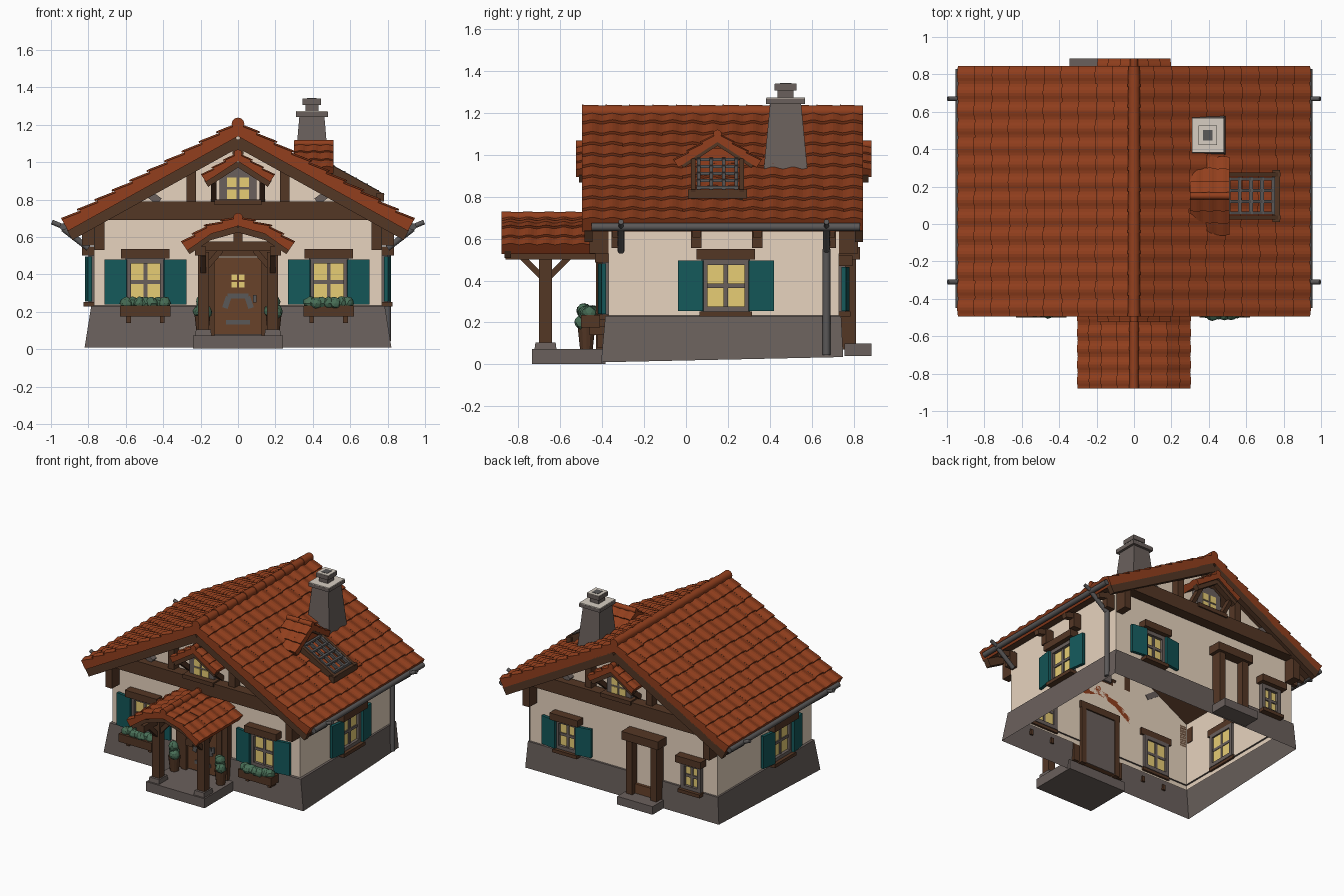
import bpy, bmesh, math, random
from mathutils import Matrix, Vector

if "Cube" in bpy.data.objects:
    bpy.data.objects.remove(bpy.data.objects["Cube"])

random.seed(4)
T, I = Matrix.Translation, Matrix.Identity(4)
Rz = lambda deg: Matrix.Rotation(math.radians(deg), 4, 'Z')

COLOURS = {  # sRGB values, converted to linear below
    'roof_tile': (146, 63, 29), 'timber': (84, 55, 37), 'plaster': (233, 213, 192),
    'stone': (106, 96, 92), 'teal_paint': (20, 88, 90), 'leaf': (72, 110, 86),
    'lit_glass': (248, 220, 126), 'door_wood': (104, 66, 42), 'iron': (90, 88, 88),
    'pale_stone': (215, 206, 194)}
MATS = {}
for n, c in COLOURS.items():
    MATS[n] = bpy.data.materials.new(n)
    MATS[n].diffuse_color = [((v / 255 + 0.055) / 1.055) ** 2.4 for v in c] + [1]


class Part:
    """Collects primitives into one named mesh; M places the local frame."""
    def __init__(self, name, M=I):
        self.name, self.M, self.bm, self.used = name, M, bmesh.new(), []

    def slot(self, mat):
        if mat not in self.used:
            self.used.append(mat)
        return self.used.index(mat)

    def paint(self, verts, mat):
        for f in {f for v in verts for f in v.link_faces}:
            f.material_index = self.slot(mat)

    def box(self, c, s, mat, taper=1, rot=I):
        vs = bmesh.ops.create_cube(self.bm, size=1)['verts']
        for v in vs:
            k = taper if v.co.z > 0 else 1
            v.co = self.M @ T(c) @ rot @ Vector((v.co.x * k * s[0], v.co.y * k * s[1], v.co.z * s[2]))
        self.paint(vs, mat)

    def beam(self, a, b, w, h, mat):
        a, b = Vector(a), Vector(b)
        m = ((b - a).to_track_quat('X', 'Z')).to_matrix().to_4x4()
        self.box((a + b) / 2, ((b - a).length, w, h), mat, 1, m)

    def rod(self, a, b, r, mat, r2=None, n=12):
        a, b = Vector(a), Vector(b)
        m = (b - a).to_track_quat('Z', 'Y').to_matrix().to_4x4()
        self.paint(bmesh.ops.create_cone(self.bm, cap_ends=True, segments=n, radius1=r,
                   radius2=r if r2 is None else r2, depth=(b - a).length,
                   matrix=self.M @ T((a + b) / 2) @ m)['verts'], mat)

    def blob(self, c, r, mat):
        vs = bmesh.ops.create_icosphere(self.bm, subdivisions=2, radius=r)['verts']
        for v in vs:
            v.co = self.M @ (Vector(c) + v.co * random.uniform(0.9, 1.1))
        self.paint(vs, mat)

    def quad(self, pts, mat):
        self.bm.faces.new([self.bm.verts.new(self.M @ Vector(p)) for p in pts]).material_index = self.slot(mat)

    def done(self, smooth=False):
        me = bpy.data.meshes.new(self.name)
        self.bm.to_mesh(me)
        ob = bpy.data.objects.new(self.name, me)
        bpy.context.collection.objects.link(ob)
        for n in self.used:
            me.materials.append(MATS[n])
        if smooth:
            bpy.ops.object.select_all(action='DESELECT')
            ob.select_set(True)
            bpy.context.view_layer.objects.active = ob
            bpy.ops.object.shade_smooth_by_angle(angle=math.radians(40))


def tiled_roof(name, path, y0, y1, rows, cols, lift, th, cap, M=I):
    """Two mirrored slopes of overlapping wavy tile courses, deck and ridge caps."""
    p, segs = Part(name, M), len(path) - 1
    for s in (1, -1):
        def at(t, y, h):
            i = min(int(t * segs), segs - 1)
            a, b = Vector(path[i]), Vector(path[i + 1])
            q, d = a.lerp(b, t * segs - i), (b - a).normalized()
            return (s * (q.x - d.y * h), y, q.y + d.x * h)
        def face(mat, *pts):
            p.quad([at(*q) for q in pts][::s], mat)
        sub = 6
        n = cols * sub
        for r in range(rows):
            ta, tb = r / rows, (r + 1) / rows
            jit = [random.uniform(0, 0.1) / rows for _ in range(cols + 1)]
            for k in range(n):
                ya, yb = (y0 + (y1 - y0) * j / n for j in (k, k + 1))
                wa, wb = (lift * 0.2 * (1 - math.cos(math.tau * j / sub)) for j in (k, k + 1))
                te = tb + jit[k // sub] if r < rows - 1 else tb
                lo = lift * 0.4
                face('roof_tile', (ta, ya, lo + wa), (te, ya, lift + wa), (te, yb, lift + wb), (ta, yb, lo + wb))
                face('roof_tile', (te, ya, lift + wa), (te, ya, 0), (te, yb, 0), (te, yb, lift + wb))
            for y, o in ((y0, 1), (y1, -1)):   # verge edges
                face('roof_tile', *[(ta, y, lift * 0.4), (ta, y, -th), (tb, y, -th), (tb, y, lift)][::o])
        for k in range(segs):
            a, b = k / segs, (k + 1) / segs - 1e-6
            face('timber', (a, y1, -th), (b, y1, -th), (b, y0, -th), (a, y0, -th))
        face('roof_tile', (1, y0, 0), (1, y0, -th), (1, y1, -th), (1, y1, 0))
    m = max(2, round((y1 - y0) / 0.11))        # ridge caps
    for k in range(m):
        a, b = (y0 + (y1 - y0) * j / m for j in (k, k + 1.1))
        z = path[0][1] + lift * 0.6
        p.rod((0, a, z), (0, min(b, y1), z), cap, 'roof_tile', cap * 0.88)
    p.done(True)


def window(name, M, w=0.16, h=0.2, shutters=True, planter=False):
    p = Part(name, M)
    p.box((0, 0, 0), (w, 0.016, h), 'lit_glass')
    for s in (1, -1):
        p.box((s * (w / 2 + 0.012), -0.005, 0), (0.028, 0.05, h + 0.05), 'stone')
        p.box((0, -0.005, s * (h / 2 + 0.012)), (w, 0.05, 0.028), 'stone')
    p.box((0, -0.002, 0), (0.02, 0.028, h), 'stone')
    p.box((0, -0.002, 0), (w, 0.028, 0.02), 'stone')
    p.box((0, -0.025, h / 2 + 0.05), (w + 0.1, 0.08, 0.05), 'timber')
    p.box((0, -0.02, -h / 2 - 0.035), (w + 0.07, 0.07, 0.025), 'timber')
    if shutters:
        for s in (1, -1):
            p.box((s * (w / 2 + 0.078), -0.03, 0), (0.12, 0.022, h + 0.04), 'teal_paint', 1, Rz(s * 8))
    if planter:
        p.box((0, -0.085, -0.155), (0.27, 0.09, 0.06), 'timber')
        for s in (1, -1):
            p.box((s * 0.09, -0.05, -0.2), (0.025, 0.08, 0.04), 'timber')
        for k in range(7):
            p.blob((-0.1 + k / 30, -0.09 + random.uniform(-0.02, 0.02), -0.115), 0.036, 'leaf')
    p.done()


# stone plinth: tapered ring, open below, foot slightly higher at the back
b = Part('stone_plinth')
ring = lambda x, xb, ya, yb, z, zb: [(-x, ya, z), (x, ya, z), (xb, yb, zb), (-xb, yb, zb)]
lv = [ring(0.82, 0.795, -0.405, 0.75, 0.01, 0.035), ring(0.785, 0.78, -0.385, 0.74, 0.23, 0.23),
      ring(0.76, 0.76, -0.36, 0.72, 0.235, 0.235)]
for lo, hi in zip(lv, lv[1:]):
    for k in range(4):
        j = (k + 1) % 4
        b.quad((lo[k], lo[j], hi[j], hi[k]), 'stone')
b.done()

# plaster walls with pointed gables
w = Part('plaster_walls')
prof = [(-0.77, 0.2), (0.77, 0.2), (0.77, 0.73), (0, 1.155), (-0.77, 0.73)]
w.quad([(x, -0.37, z) for x, z in prof], 'plaster')
w.quad([(x, 0.73, z) for x, z in prof[::-1]], 'plaster')
for s in (1, -1):
    w.quad([(s * 0.77, -0.37, 0.2), (s * 0.77, 0.73, 0.2), (s * 0.77, 0.73, 0.73), (s * 0.77, -0.37, 0.73)][::s], 'plaster')
w.done()

# roofs
tiled_roof('main_roof', [(0, 1.19), (0.93, 0.672)], -0.495, 0.845, 10, 14, 0.024, 0.045, 0.034)
tiled_roof('porch_roof', [(0, 0.69), (0.16, 0.642), (0.288, 0.552)], -0.88, -0.37, 4, 6, 0.022, 0.03, 0.026)
tiled_roof('dormer_roof', [(0, 1.09), (0.2, 0.96)], -0.51, -0.3, 3, 3, 0.016, 0.025, 0.02, T((0, 0.15, 0)) @ Rz(90))

# both gables: timber frame, small canopy and attic window
for side, M in (('front', T((0, -0.37, 0))), ('back', T((0, 0.73, 0)) @ Rz(180))):
    g = Part(side + '_gable_timbers', M)
    g.box((0, -0.05, 0.74), (1.5, 0.08, 0.1), 'timber')
    for s in (1, -1):
        g.beam((0, -0.095, 1.11), (s * 0.9, -0.095, 0.61), 0.04, 0.06, 'timber')
        g.box((s * 0.25, -0.03, 0.88), (0.05, 0.06, 0.2), 'timber')
        g.beam((s * 0.42, -0.02, 0.79), (s * 0.52, -0.02, 0.86), 0.05, 0.04, 'stone')
        g.box((s * 0.74, -0.045, 0.61), (0.055, 0.09, 0.16), 'timber')
        g.beam((0, -0.12, 0.995), (s * 0.17, -0.12, 0.885), 0.04, 0.04, 'timber')
        g.beam((s * 0.13, 0, 0.8), (s * 0.13, -0.12, 0.9), 0.03, 0.035, 'timber')
    g.box((0, -0.06, 1.08), (0.06, 0.1, 0.08), 'timber')
    g.box((0, -0.05, 0.785), (0.25, 0.1, 0.03), 'timber')
    g.box((0, -0.02, 0.88), (0.2, 0.07, 0.2), 'stone')
    for x in (-0.033, 0.033):
        for z in (0.828, 0.892):
            g.box((x, -0.057, z), (0.05, 0.009, 0.05), 'lit_glass')
    g.done()
    tiled_roof(side + '_canopy', [(0, 1.035), (0.185, 0.915)], -0.155, 0, 3, 2, 0.018, 0.025, 0.022, M)

# windows on all four walls
for x in (-0.495, 0.485):
    window('front_window', T((x, -0.37, 0.36)), planter=True)
window('right_window', T((0.77, 0.19, 0.375)) @ Rz(90), w=0.18)
window('left_window', T((-0.77, 0.01, 0.375)) @ Rz(-90), w=0.18)
window('back_window', T((0.45, 0.73, 0.36)) @ Rz(180), w=0.13, h=0.17)
window('small_back_window', T((-0.57, 0.73, 0.33)) @ Rz(180), w=0.11, h=0.15, shutters=False)

# front door with iron fittings
d = Part('front_door', T((0, -0.37, 0)))
d.box((0, -0.015, 0.285), (0.25, 0.05, 0.41), 'door_wood')
d.box((0, 0.012, 0.285), (0.25, 0.008, 0.41), 'stone')
for s in (1, -1):
    d.box((s * 0.145, -0.02, 0.29), (0.04, 0.08, 0.44), 'timber')
    d.beam((s * 0.07, -0.044, 0.22), (s * 0.05, -0.044, 0.28), 0.008, 0.03, 'iron')
    for z in (0.345, 0.385):
        d.box((s * 0.02, -0.043, z), (0.028, 0.008, 0.028), 'lit_glass')
d.box((0, -0.02, 0.52), (0.34, 0.08, 0.05), 'timber')
d.box((0, -0.043, 0.285), (0.11, 0.008, 0.025), 'iron')
d.box((0, -0.043, 0.145), (0.13, 0.008, 0.025), 'iron')
d.box((0.09, -0.045, 0.27), (0.02, 0.02, 0.04), 'iron')
d.done()

# back door, lintel and step
k = Part('back_door', T((-0.2, 0.73, 0)) @ Rz(180))
k.box((0, -0.01, 0.3), (0.17, 0.03, 0.44), 'plaster')
k.box((0, -0.03, 0.13), (0.17, 0.03, 0.08), 'door_wood')
for s in (1, -1):
    k.box((s * 0.1, -0.035, 0.29), (0.05, 0.09, 0.44), 'timber')
k.box((0, -0.045, 0.53), (0.3, 0.11, 0.06), 'timber')
k.box((0, -0.09, 0.07), (0.29, 0.13, 0.06), 'stone')
k.done()

# porch: slab, posts, beams and braces
p = Part('porch_floor')
p.box((0, -0.56, 0.038), (0.48, 0.35, 0.07), 'stone')
p.done()
p = Part('porch_frame')
for s in (1, -1):
    x = s * 0.185
    p.box((x, -0.67, 0.06), (0.1, 0.12, 0.09), 'stone', 0.8)
    p.box((x, -0.67, 0.3), (0.06, 0.06, 0.44), 'timber')
    p.box((x, -0.4, 0.3), (0.05, 0.05, 0.44), 'timber')
    p.box((s * 0.2, -0.62, 0.525), (0.06, 0.48, 0.05), 'timber')
    for dy in (-0.11, 0.11):
        p.beam((x, -0.67, 0.4), (x, -0.67 + dy, 0.51), 0.03, 0.03, 'timber')
    p.beam((x, -0.67, 0.42), (s * 0.09, -0.67, 0.53), 0.03, 0.03, 'timber')
    p.beam((0, -0.85, 0.645), (s * 0.16, -0.85, 0.6), 0.03, 0.04, 'timber')
    p.beam((s * 0.15, -0.85, 0.605), (s * 0.27, -0.85, 0.525), 0.03, 0.04, 'timber')
p.box((0, -0.67, 0.55), (0.42, 0.05, 0.05), 'timber')
p.box((0, -0.67, 0.61), (0.05, 0.05, 0.1), 'timber')
p.done()
for s in (1, -1):
    p = Part('potted_plant', T((s * 0.19, -0.475, 0.07)))
    p.rod((0, 0, 0), (0, 0, 0.11), 0.03, 'timber', 0.042)
    for c in ((0, 0, 0.15), (0.015, -0.02, 0.13), (-0.015, 0.015, 0.135), (0, -0.01, 0.185)):
        p.blob(c, 0.036, 'leaf')
    p.done()

# chimney with stacked caps
c = Part('chimney', T((0.395, 0.475, 0)))
c.box((0, 0, 1.085), (0.19, 0.21, 0.33), 'stone', 0.7)
c.box((0, 0, 1.255), (0.17, 0.185, 0.025), 'stone')
c.box((0, 0, 1.27), (0.168, 0.183, 0.006), 'pale_stone')
c.box((0, 0, 1.29), (0.07, 0.075, 0.05), 'stone')
c.box((0, 0, 1.322), (0.1, 0.105, 0.03), 'stone')
c.box((0, 0, 1.338), (0.098, 0.103, 0.005), 'pale_stone')
c.box((0, 0, 1.34), (0.05, 0.055, 0.005), 'iron')
c.done()

# roof light with a barred frame below the dormer gable
on = lambda x, y, h=0.045: (x, y, 1.19 - 0.556 * x + h)
r = Part('barred_roof_light')
r.box((0.42, 0.15, 0.97), (0.12, 0.22, 0.12), 'roof_tile')
for s in (1, -1):
    r.beam((0.495, 0.15, 1.06), (0.495, 0.15 + s * 0.17, 0.95), 0.02, 0.03, 'timber')
    r.beam(on(0.48, 0.15 + s * 0.115), on(0.77, 0.15 + s * 0.115), 0.022, 0.05, 'timber')
r.beam(on(0.76, 0.01), on(0.76, 0.29), 0.04, 0.045, 'timber')
for i in range(4):
    r.beam(on(0.5, 0.06 + i * 0.06, 0.065), on(0.75, 0.06 + i * 0.06, 0.065), 0.016, 0.02, 'iron')
for i in range(5):
    r.beam(on(0.505 + i * 0.06, 0.05, 0.068), on(0.505 + i * 0.06, 0.25, 0.068), 0.02, 0.016, 'iron')
r.done()

# eaves: gutters, hooks, rafter brackets and downpipe
for s in (1, -1):
    e = Part('gutter')
    e.rod((s * 0.935, -0.45, 0.655), (s * 0.935, 0.83, 0.655), 0.019, 'iron')
    for y in (-0.31, 0.67):
        e.rod((s * 0.935, y, 0.655), (s * 0.995, y, 0.68), 0.013, 'iron')
        e.rod((s * 0.935, y, 0.645), (s * 0.8, y, 0.54), 0.016, 'iron')
    if s > 0:
        e.rod((0.8, 0.67, 0.55), (0.8, 0.67, 0.045), 0.018, 'iron')
    e.done(True)
    e = Part('eave_brackets')
    for y in (-0.33, 0.05, 0.34, 0.69):
        e.box((s * 0.8, y, 0.61), (0.07, 0.05, 0.11), 'timber')
        e.beam((s * 0.78, y, 0.655), (s * 0.9, y, 0.625), 0.04, 0.04, 'timber')
    e.done()

for m in bpy.data.materials:
    if m.users and not m.is_grease_pencil:
        m.use_nodes = True
        m.node_tree.nodes["Principled BSDF"].inputs["Base Color"].default_value = m.diffuse_color
